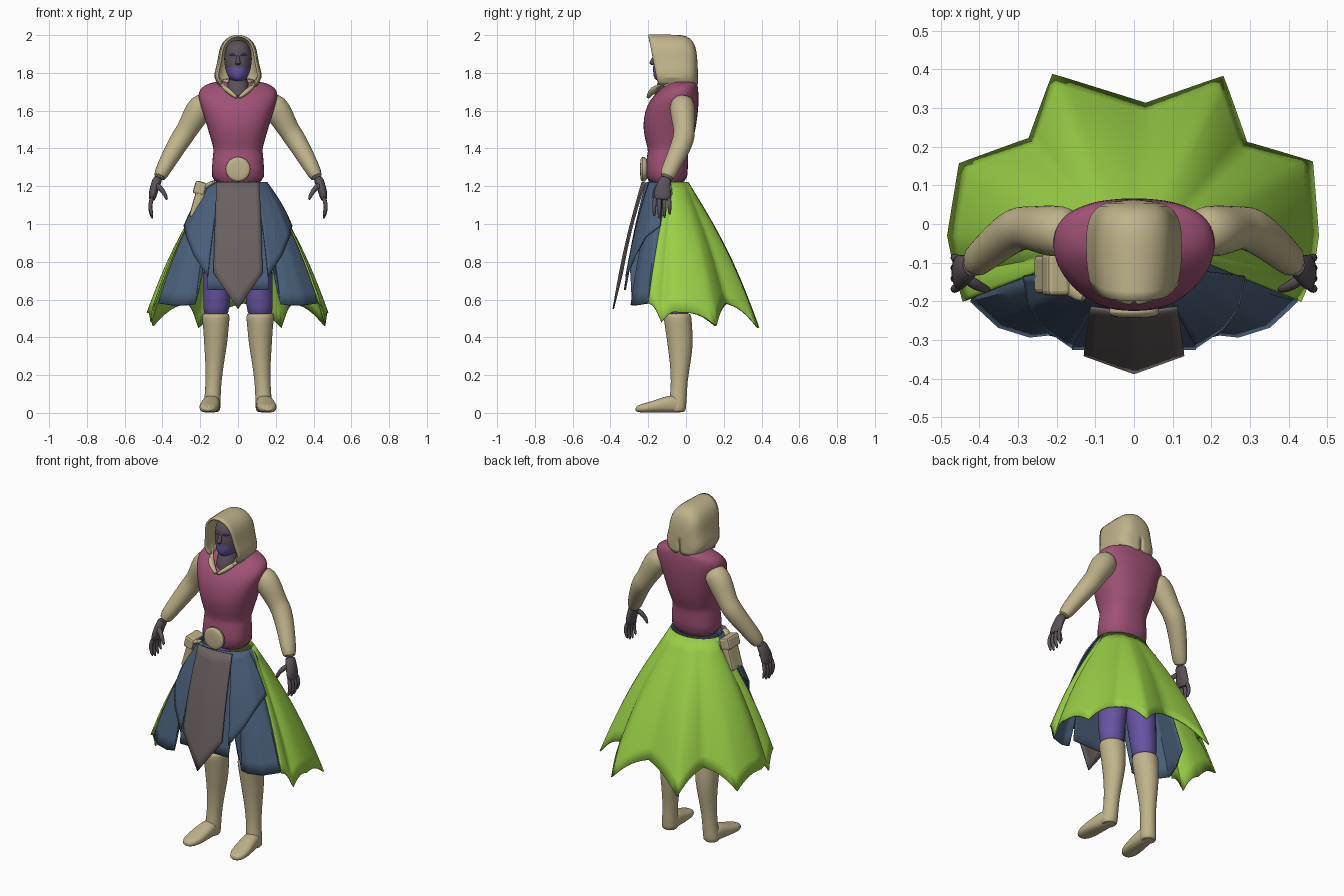
import bpy, bmesh, math
from mathutils import Vector

if "Cube" in bpy.data.objects:
    bpy.data.objects.remove(bpy.data.objects["Cube"])


def material(name, hexcode):
    lin = [(int(hexcode[i:i + 2], 16) / 255) ** 2.2 for i in (0, 2, 4)]
    m = bpy.data.materials.new(name)
    m.use_nodes = True
    m.diffuse_color = (*lin, 1)
    m.node_tree.nodes["Principled BSDF"].inputs["Base Color"].default_value = (*lin, 1)
    return m


TAN = material("tan leather", "BFB28A")
ROSE = material("rose cloth", "9E5274")
GREEN = material("lime cloth", "98CE48")
BLUE = material("slate blue cloth", "4C607A")
GREY = material("warm grey cloth", "6B6161")
DARK = material("dark grey skin", "5C535A")
PURPLE = material("purple", "6654A0")
X, Y, Z = Vector((1, 0, 0)), Vector((0, 1, 0)), Vector((0, 0, 1))


def grid(name, rows, mat, closed=False, thick=0, smooth=0):
    """Skin rows of points; closed rows become a capped tube."""
    bm = bmesh.new()
    vs = [[bm.verts.new(p) for p in r] for r in rows]
    n = len(rows[0])
    for a, b in zip(vs, vs[1:]):
        for i in range(n if closed else n - 1):
            j = (i + 1) % n
            bm.faces.new((a[i], a[j], b[j], b[i]))
    if closed:
        bm.faces.new(vs[0][::-1])
        bm.faces.new(vs[-1])
    bmesh.ops.recalc_face_normals(bm, faces=bm.faces)
    me = bpy.data.meshes.new(name)
    bm.to_mesh(me)
    bm.free()
    me.materials.append(mat)
    me.shade_smooth()
    me.set_sharp_from_angle(angle=math.radians(50))
    ob = bpy.data.objects.new(name, me)
    bpy.context.scene.collection.objects.link(ob)
    if smooth:
        ob.modifiers.new("round", "SUBSURF").levels = smooth
        ob.modifiers["round"].render_levels = smooth
    if thick:
        s = ob.modifiers.new("thickness", "SOLIDIFY")
        s.thickness, s.offset = thick, 0
    return ob


def loft(name, secs, mat, axis=None, side=1, n=18, power=1):
    """Tube through sections (x, y, z, width radius, depth radius)."""
    pts = [Vector((s[0] * side, s[1], s[2])) for s in secs]
    rows = []
    for k, (p, s) in enumerate(zip(pts, secs)):
        t = axis or (pts[min(k + 1, len(pts) - 1)] - pts[max(k - 1, 0)]).normalized()
        ref = Z if abs(t.y) > 0.8 else Y
        v = (ref - t * ref.dot(t)).normalized()
        u = v.cross(t)
        row = []
        for i in range(n):
            a = math.tau * i / n
            c, d = math.cos(a), math.sin(a)
            row.append(p + u * s[3] * math.copysign(abs(c) ** power, c)
                       + v * s[4] * math.copysign(abs(d) ** power, d))
        rows.append(row)
    return grid(name, rows, mat, closed=True, smooth=1)


def resample(pts, n, lift=0):
    out = []
    for a, b in zip(pts, pts[1:]):
        for i in range(n):
            f = i / n
            out.append(Vector(a).lerp(Vector(b), f) + Z * lift * math.sin(math.pi * f))
    return out + [Vector(pts[-1])]


def hang(name, tops, hems, mat, rows=10):
    """Cloth hanging from a top edge to a hem, bulging slightly."""
    out = []
    for k in range(rows + 1):
        t = k / rows
        f = t + 0.08 * math.sin(math.pi * t)
        out.append([Vector((a.x + (b.x - a.x) * f, a.y + (b.y - a.y) * f,
                            a.z + (b.z - a.z) * t)) for a, b in zip(tops, hems)])
    return grid(name, out, mat, thick=0.008)


def waist(p, centre, spread):
    """Point on the waist ring above a hem point."""
    th = math.degrees(math.atan2(p.y + 0.1, p.x))
    th = (th - centre + 180) % 360 - 180
    a = math.radians(centre + th * spread)
    return Vector((0.15 * math.cos(a), -0.1 + 0.11 * math.sin(a), 1.22))


# Torso: (z, half width, front y, back y)
body = [(1.2, .15, -.215, .01), (1.3, .137, -.215, .01), (1.375, .134, -.205, .012),
        (1.39, .127, -.2, .014), (1.45, .145, -.218, .04), (1.52, .165, -.23, .055),
        (1.6, .19, -.218, .065), (1.66, .21, -.19, .068), (1.7, .212, -.15, .066),
        (1.735, .185, -.11, .062), (1.76, .11, -.085, .055)]
loft("tunic", [(0, (f + b) / 2, z, w, (b - f) / 2) for z, w, f, b in body],
     ROSE, Z, n=28, power=.85)

# Neck and head, with the beard coloured by height
loft("neck", [(0, -.1, 1.63, .06, .07), (0, -.1, 1.69, .065, .075), (0, -.085, 1.8, .05, .05)], DARK, Z)
head = loft("head", [(0, -.1, 1.752, .025, .045), (0, -.092, 1.77, .048, .078), (0, -.088, 1.8, .062, .087),
                     (0, -.085, 1.828, .069, .09), (0, -.085, 1.86, .074, .088), (0, -.085, 1.885, .074, .084),
                     (0, -.085, 1.92, .07, .084), (0, -.08, 1.95, .058, .07), (0, -.075, 1.975, .03, .04)],
            DARK, Z, n=24)
head.data.materials.append(PURPLE)
for f in head.data.polygons:
    if f.center.z < 1.828 and f.center.y < -.1:
        f.material_index = 1
loft("nose", [(0, -.163, 1.895, .008, .008), (0, -.178, 1.865, .011, .013),
              (0, -.183, 1.848, .015, .014), (0, -.17, 1.84, .01, .01)], DARK, Z, n=10)
for s, tag in ((1, "left"), (-1, "right")):
    loft(tag + "_brow", [(.013, -.17, 1.892, .005, .005), (.03, -.166, 1.9, .006, .006),
                         (.05, -.146, 1.893, .004, .004)], PURPLE, side=s, n=8)

# Hood: an arch swept backward and closed behind
half = [(.095, 1.735), (.125, 1.775), (.113, 1.82), (.101, 1.87), (.095, 1.92),
        (.078, 1.96), (.045, 1.988), (0, 2.0)]
arch = half + [(-x, z) for x, z in half[-2::-1]]
sweep = [(-.2, .9, .2), (-.15, .97, .13), (-.09, 1, .05), (-.02, 1, .02), (.02, .92, 0),
         (.043, .75, 0), (.054, .45, 0), (.057, .02, 0)]
rows = []
for y, k, lean in sweep:
    zk = 1 if y < 0 else k
    rows.append([(x * k, y + (2 - z) * lean, 1.8 + (z - 1.8) * (zk if z > 1.8 else 1)) for x, z in arch])
grid("hood", rows, TAN, thick=.012, smooth=1)
for s, tag in ((1, "left"), (-1, "right")):
    loft(tag + "_collar", [(.105, -.03, 1.765, .01, .02), (.1, -.1, 1.75, .016, .03), (.075, -.155, 1.725, .016, .025),
                           (.04, -.188, 1.695, .014, .018), (0, -.203, 1.665, .008, .01)],
         TAN, side=s, n=12)
loft("hood_base", [(0, -.03, 1.72, .1, .075), (0, -.03, 1.78, .1, .08)], TAN, Z)

# Limbs
for s, tag in ((1, "left"), (-1, "right")):
    loft(tag + "_sleeve", [(.15, -.02, 1.655, .05, .055), (.195, -.02, 1.625, .075, .07), (.235, -.015, 1.56, .067, .064),
                           (.268, -.01, 1.5, .056, .056), (.292, -.01, 1.465, .058, .058),
                           (.315, -.02, 1.43, .054, .057), (.35, -.045, 1.37, .05, .052),
                           (.39, -.08, 1.3, .042, .046), (.422, -.108, 1.235, .036, .042)], TAN, side=s)
    loft(tag + "_palm", [(.42, -.105, 1.25, .028, .034), (.437, -.118, 1.21, .024, .036),
                         (.45, -.125, 1.165, .024, .048), (.457, -.128, 1.12, .017, .046)], DARK, side=s)
    for k in range(4):
        y = -.168 + .027 * k
        drop = (.012, 0, .004, .02)[k]
        loft(f"{tag}_finger_{k + 1}", [(.452, y * .9 - .012, 1.15, .013, .012), (.466, y, 1.1, .012, .012),
                                       (.464, y, 1.065 + drop, .011, .011), (.452, y, 1.025 + drop, .007, .007)],
             DARK, side=s, n=8)
    loft(tag + "_thumb", [(.435, -.14, 1.21, .018, .018), (.405, -.16, 1.185, .015, .015),
                          (.385, -.168, 1.155, .012, .012), (.375, -.17, 1.125, .007, .007)], DARK, side=s, n=8)
    loft(tag + "_trouser", [(.07, -.08, 1.18, .07, .09), (.085, -.07, .95, .088, .1), (.1, -.06, .78, .083, .09),
                            (.11, -.058, .65, .075, .078), (.115, -.052, .56, .07, .07),
                            (.117, -.048, .5, .064, .064)], PURPLE, Z, s)
    loft(tag + "_boot", [(.117, -.046, .53, .07, .07), (.117, -.046, .515, .076, .076), (.117, -.038, .44, .067, .072),
                         (.118, -.03, .37, .063, .07), (.123, -.03, .27, .05, .056), (.13, -.036, .16, .042, .043),
                         (.134, -.04, .09, .043, .046), (.138, -.046, .03, .046, .046),
                         (.14, -.046, 0, .046, .046)], TAN, Z, s)
    loft(tag + "_foot", [(.138, 0, .035, .035, .034), (.14, -.06, .05, .045, .05), (.146, -.12, .042, .05, .042),
                         (.153, -.19, .03, .054, .029), (.157, -.24, .024, .045, .023),
                         (.158, -.27, .02, .02, .012)], TAN, Y, s, power=.8)

# Ragged back skirt
hem = [(.43, -.2, .58), (.46, -.13, .48), (.475, -.03, .53), (.46, .16, .46), (.29, .21, .58), (.23, .38, .45),
       (.03, .31, .58), (-.21, .385, .45), (-.27, .22, .58), (-.45, .155, .46),
       (-.48, -.03, .53), (-.46, -.13, .48), (-.44, -.2, .58)]
hems = resample(hem, 6, .025)
hang("back_skirt", [waist(p, 90, .8) for p in hems], hems, GREEN)

# Front skirt, notched each side of the tabard
side = [(.37, -.03, .66), (.4, -.12, .6), (.42, -.2, .58), (.35, -.265, .57), (.27, -.29, .57), (.225, -.285, .575),
        (.185, -.295, .77), (.165, -.3, .77), (.16, -.322, .65), (.09, -.322, .65), (0, -.325, .65)]
hems = resample(side + [(-x, y, z) for x, y, z in side[-2::-1]], 4)
hang("front_skirt", [waist(p, -90, 1) for p in hems], hems, BLUE)

# Overlapping hip layers on the front skirt
for s, tag in ((1, "left"), (-1, "right")):
    hems = resample([(s * .285, -.135, .99), (s * .27, -.215, .93), (s * .23, -.27, .83), (s * .16, -.318, .72)], 5)
    hang(tag + "_hip_layer", [waist(p, -90, 1) + Vector((s * .003, -.006, 0)) for p in hems], hems, BLUE)

# Pointed tabard
hems = resample([(-.13, -.338, .74), (0, -.385, .55), (.13, -.338, .74)], 5)
hang("tabard", [Vector((p.x * .87, -.232 + abs(p.x) * .12, 1.22)) for p in hems], hems, GREY)

# Buckle, pouch and strap
loft("buckle", [(0, -.2, 1.29, .067, .067), (0, -.234, 1.29, .067, .067),
                (0, -.24, 1.29, .058, .058), (0, -.243, 1.29, .03, .03)], TAN, Y, n=32)
loft("strap", [(-.12, -.19, 1.225, .012, .02), (-.16, -.17, 1.21, .012, .022), (-.2, -.14, 1.17, .012, .02)], TAN)


def box(name, loc, size, tilt):
    bpy.ops.mesh.primitive_cube_add(size=1, location=loc, rotation=(0, tilt, 0))
    ob = bpy.context.object
    ob.name, ob.scale = name, size
    bpy.ops.object.transform_apply(location=False, rotation=False, scale=True)
    ob.data.materials.append(TAN)
    b = ob.modifiers.new("soft edges", "BEVEL")
    b.width, b.segments = .012, 2


box("pouch", (-.21, -.13, 1.125), (.05, .1, .19), .28)
box("pouch_flap", (-.202, -.13, 1.19), (.062, .11, .07), .28)
